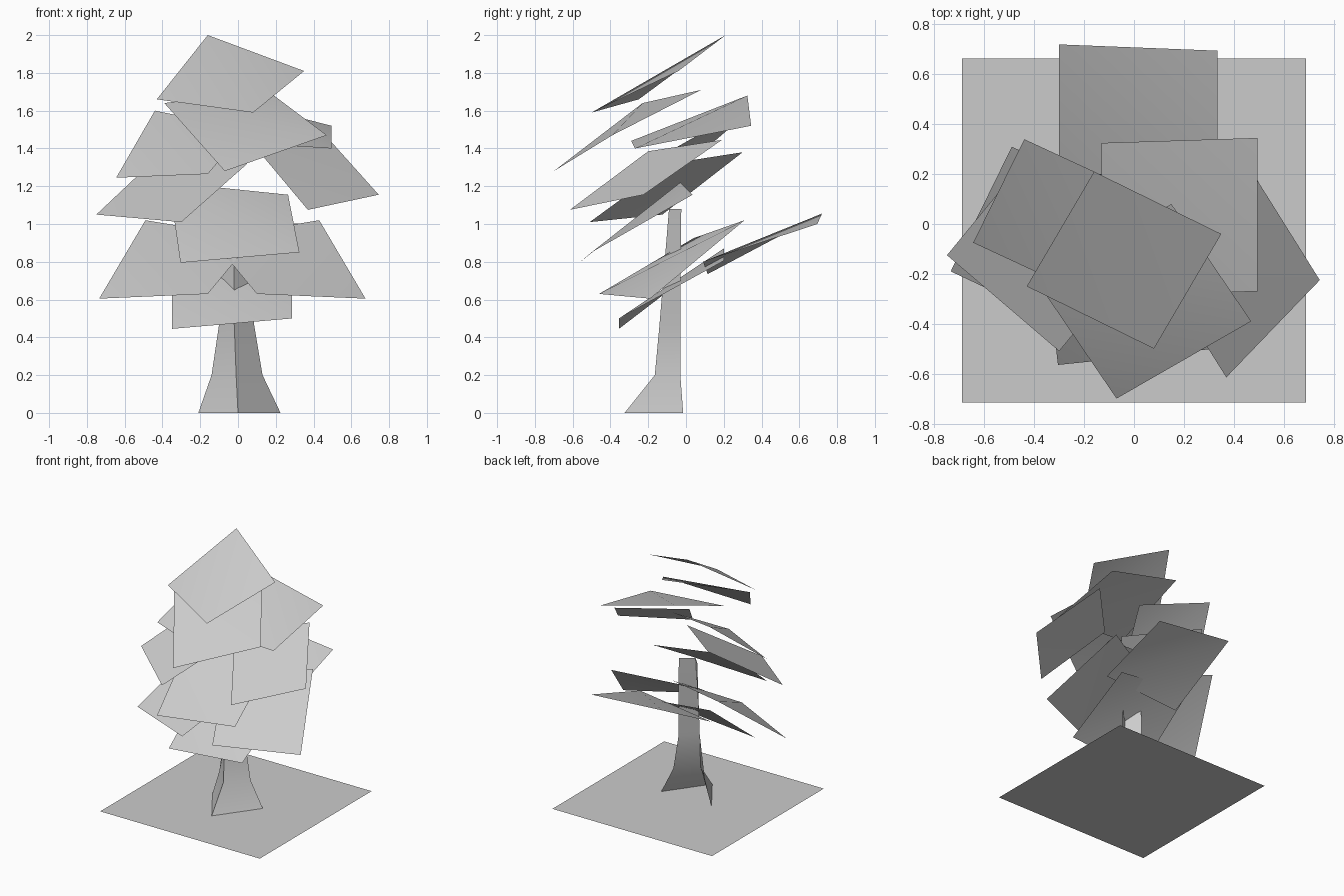
import bpy
import bmesh
from mathutils import Vector

default_cube = bpy.data.objects.get("Cube")
if default_cube:
    bpy.data.objects.remove(default_cube, do_unlink=True)

grey = bpy.data.materials.new("plain grey")
grey.use_nodes = True
grey.diffuse_color = (0.6, 0.6, 0.6, 1)
grey.node_tree.nodes["Principled BSDF"].inputs["Base Color"].default_value = grey.diffuse_color


def make_object(name, bm):
    """Turn a bmesh into a softly shaded grey object."""
    mesh = bpy.data.meshes.new(name)
    bm.to_mesh(mesh)
    bm.free()
    mesh.materials.append(grey)
    obj = bpy.data.objects.new(name, mesh)
    bpy.context.collection.objects.link(obj)
    bpy.ops.object.select_all(action="DESELECT")
    obj.select_set(True)
    bpy.context.view_layer.objects.active = obj
    bpy.ops.object.shade_smooth_by_angle()
    return obj


def leaf_card(name, upper, lower, wing, fold=0.12):
    """Square leaf sheet creased along its diagonal, with both wings drooping."""
    upper, lower, wing = Vector(upper), Vector(lower), Vector(wing)
    opposite = upper + lower - wing - Vector((0, 0, fold))
    bm = bmesh.new()
    a, b, c, d = [bm.verts.new(p) for p in (upper, lower, wing, opposite)]
    faces = [bm.faces.new((a, b, c)), bm.faces.new((b, a, d))]
    bm.normal_update()
    bmesh.ops.reverse_faces(bm, faces=[f for f in faces if f.normal.z < 0])
    return make_object(name, bm)


# Ground sheet
ground = bmesh.new()
bmesh.ops.create_grid(ground, x_segments=1, y_segments=1, size=0.69)
bmesh.ops.translate(ground, verts=ground.verts, vec=(0, -0.026, 0))
make_object("ground_sheet", ground)

# Trunk: two flared panels meeting at a front ridge, open at the back
# Each row: height, right edge x, left edge x, back y, ridge x, ridge y
trunk_rows = [
    (0, -0.21, 0.225, -0.015, 0, -0.325),
    (0.2, -0.14, 0.13, -0.03, -0.01, -0.165),
    (0.47, -0.1, 0.085, -0.03, -0.02, -0.14),
    (1.08, -0.08, 0.08, -0.025, -0.02, -0.09),
]
trunk = bmesh.new()
rings = []
for z, right_x, left_x, back_y, ridge_x, ridge_y in trunk_rows:
    points = [(right_x, back_y, z), (ridge_x, ridge_y, z), (left_x, back_y, z)]
    rings.append([trunk.verts.new(p) for p in points])
for low, high in zip(rings, rings[1:]):
    for i in range(len(low) - 1):
        trunk.faces.new((low[i], low[i + 1], high[i + 1], high[i]))
make_object("trunk", trunk)

# Upper foliage: diagonal crease ends, then one drooping corner
leaf_card("crown_leaf", (-0.16, 0.21, 2), (0.08, -0.5, 1.59), (0.35, -0.04, 1.81))
leaf_card("upper_front_leaf", (-0.39, -0.23, 1.64), (0.47, -0.39, 1.47), (-0.07, -0.7, 1.28))
leaf_card("upper_back_leaf", (-0.13, 0.325, 1.68), (0.495, -0.27, 1.4), (0.495, 0.345, 1.52))
leaf_card("upper_right_leaf", (-0.44, 0.34, 1.6), (-0.16, -0.3, 1.265), (-0.645, -0.075, 1.245))

# Middle foliage
leaf_card("middle_right_leaf", (-0.4, 0.3, 1.38), (-0.3, -0.51, 1.01), (-0.75, -0.125, 1.05), fold=0.02)
leaf_card("middle_left_leaf", (0.11, -0.2, 1.385), (0.745, -0.225, 1.155), (0.37, -0.615, 1.075), fold=0.02)
leaf_card("middle_front_leaf", (-0.365, -0.03, 1.22), (0.325, -0.5, 0.85), (-0.305, -0.565, 0.795))

# Lower foliage: a mirrored pair of sides, then front and back
for side, sign in (("left", 1), ("right", -1)):
    corners = [(sign * x - 0.03, y, z) for x, y, z in
               ((0.46, 0.31, 1.02), (0.13, -0.46, 0.63), (0.705, -0.19, 0.605))]
    leaf_card("lower_" + side + "_leaf", *corners)
leaf_card("lower_front_leaf", (-0.35, 0.2, 0.87), (0.285, -0.355, 0.5), (-0.35, -0.355, 0.445))
leaf_card("lower_back_leaf", (-0.3, 0.72, 1.055), (0.335, 0.09, 0.8), (0.335, 0.695, 1))
